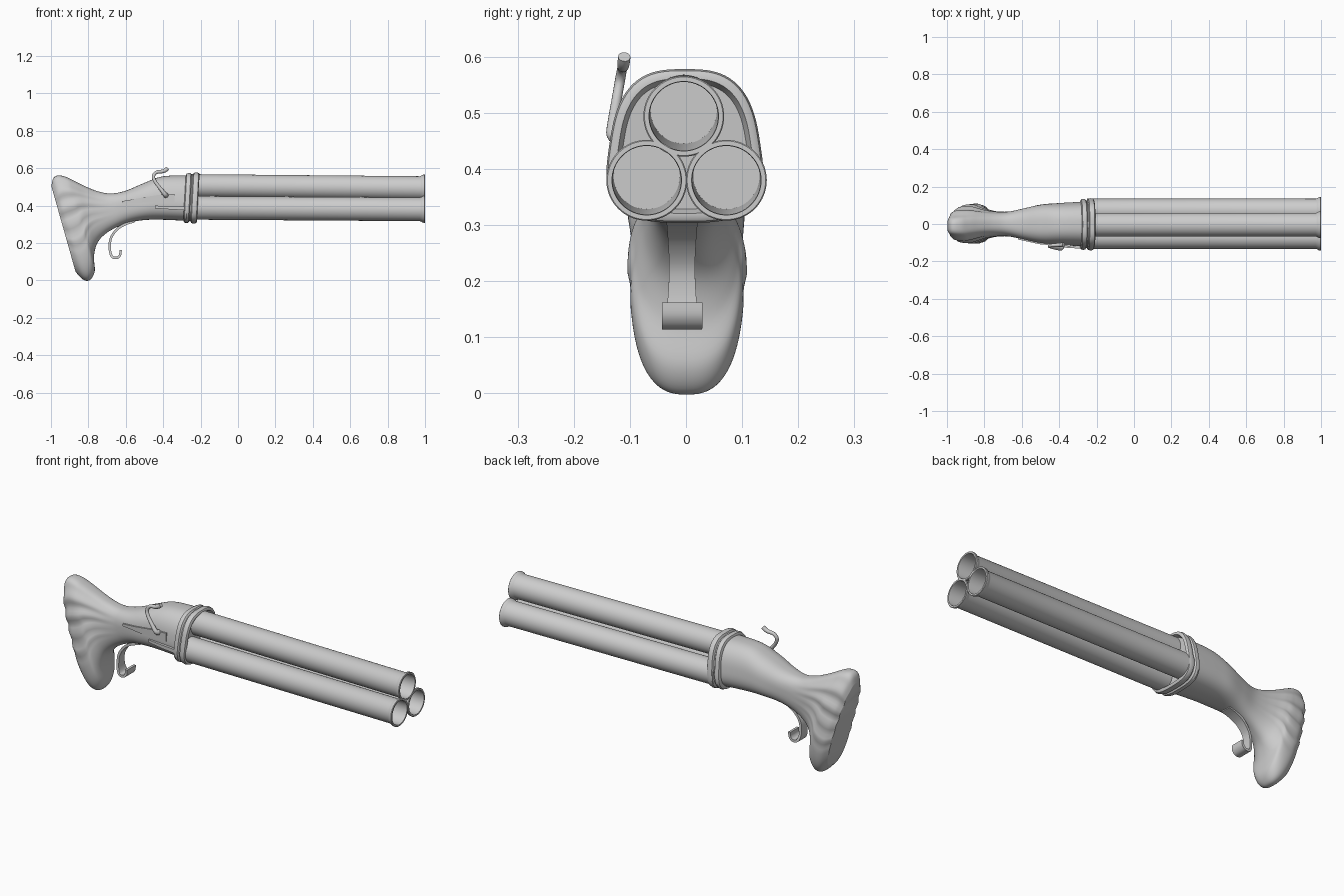
import bpy, bmesh, math
from mathutils import Vector

if "Cube" in bpy.data.objects:
    bpy.data.objects.remove(bpy.data.objects["Cube"])


def loft(name, rings, angle=35):
    """Skin closed rings of equal size and cap both ends."""
    bm = bmesh.new()
    vr = [[bm.verts.new(p) for p in r] for r in rings]
    n = len(vr[0])
    for a, b in zip(vr, vr[1:]):
        for i in range(n):
            j = (i + 1) % n
            bm.faces.new((a[i], a[j], b[j], b[i]))
    bm.faces.new(vr[0][::-1])
    bm.faces.new(vr[-1])
    bmesh.ops.recalc_face_normals(bm, faces=bm.faces)
    me = bpy.data.meshes.new(name)
    bm.to_mesh(me)
    bm.free()
    ob = bpy.data.objects.new(name, me)
    bpy.context.collection.objects.link(ob)
    bpy.ops.object.select_all(action='DESELECT')
    ob.select_set(True)
    bpy.context.view_layer.objects.active = ob
    bpy.ops.object.shade_smooth_by_angle(angle=math.radians(angle))
    return ob


def section(xt, zt, xb, zb, w, dy=0, k=0, ripple=0, n=2.6, seg=112):
    """Super-ellipse between a top and a bottom point; k narrows the top."""
    pts = []
    for i in range(seg):
        a = 2 * math.pi * i / seg
        c, s = math.cos(a), math.sin(a)
        t = math.copysign(abs(c) ** (2 / n), c)
        y = math.copysign(abs(s) ** (2 / n), s) * w * (1 - k * t)
        fade = min(1, max(0, (t + 0.5) / 0.4))
        y *= 1 + ripple * fade * math.sin(20 * t)
        f = (t + 1) / 2
        pts.append((xb + (xt - xb) * f, y + dy, zb + (zt - zb) * f))
    return pts


def smooth(points, steps):
    """Catmull-Rom through tuples of numbers."""
    out = []
    m = len(points) - 1
    for i in range(m):
        p = [points[min(m, max(0, i + d))] for d in (-1, 0, 1, 2)]
        for s in range(steps):
            t = s / steps
            out.append(tuple(
                0.5 * (2 * b + (c - a) * t + (2 * a - 5 * b + 4 * c - d) * t ** 2
                       + (3 * b - a - 3 * c + d) * t ** 3)
                for a, b, c, d in zip(*p)))
    return out + [points[-1]]


# Barrels: hollow, flared at the muzzle, dropping slightly toward the front
PROFILE = [(-0.25, .063), (.972, .063), (.98, .066), (.988, .071), (.998, .072),
           (1, .070), (1, .062), (.99, .061), (-0.1, .059)]


def barrel(name, y, z0, z1):
    rings = []
    for x, r in PROFILE:
        zc = z0 + (z1 - z0) * (x + 0.2) / 1.2
        rings.append([(x, y + r * math.cos(a), zc + r * math.sin(a))
                      for a in (2 * math.pi * i / 64 for i in range(64))])
    loft(name, rings)


barrel("upper_barrel", -.004, .505, .494)
barrel("lower_barrel_front", -.070, .388, .380)
barrel("lower_barrel_back", .072, .388, .380)

# Stock: receiver, wrist and fluted butt in one loft
# top x, top z, bottom x, bottom z, half width, y offset, top taper, ripple
STOCK = [
    (-.25, .562, -.25, .318, .118, 0, .13, 0),
    (-.40, .557, -.41, .325, .110, 0, .10, 0),
    (-.50, .522, -.50, .323, .103, 0, .05, 0),
    (-.60, .480, -.58, .310, .083, 0, 0, 0),
    (-.68, .465, -.65, .284, .067, 0, 0, 0),
    (-.75, .477, -.71, .248, .067, 0, 0, .01),
    (-.82, .505, -.752, .200, .077, 0, .03, .03),
    (-.88, .535, -.770, .130, .092, 0, .08, .05),
    (-.925, .556, -.766, .050, .100, 0, .11, .06),
    (-.965, .561, -.790, .004, .100, 0, .13, .065),
    (-.988, .545, -.825, .003, .094, 0, .13, .07),
    (-.998, .505, -.868, .045, .078, 0, .12, .07)]
stock = loft("stock", [section(*s) for s in smooth(STOCK, 6)], 50)
# lean the top of the butt toward the front side
for v in stock.data.vertices:
    b = min(1, max(0, (-.7 - v.co.x) / .2))
    v.co.y += b * b * (.004 - .016 * max(0, (v.co.z - .25) / .3))

# Collar: two rounded rings with a groove, and a sunken front face
COLLAR = [(-.285, -.012), (-.280, -.002), (-.270, .002), (-.258, 0), (-.252, -.008),
          (-.247, -.008), (-.242, .002), (-.228, .005), (-.216, .002), (-.212, -.004),
          (-.212, -.012), (-.232, -.020)]
loft("barrel_collar", [
    section(x + .006, .573 + d, x - .008, .309 - d, .130 + d, -.002, .15, 0, 3)
    for x, d in COLLAR])


def strip(name, path, thick):
    """Flat bar along an xz path of (x, z, half width)."""
    rings = []
    for i, (x, z, w) in enumerate(path):
        p, q = path[max(0, i - 1)], path[min(len(path) - 1, i + 1)]
        d = Vector((q[0] - p[0], q[1] - p[1])).normalized()
        nx, nz = -d.y * thick / 2, d.x * thick / 2
        rings.append([(x + nx, -.007 - w, z + nz), (x + nx, -.007 + w, z + nz),
                      (x - nx, -.007 + w, z - nz), (x - nx, -.007 - w, z - nz)])
    loft(name, rings)


# Trigger with curled tip
strip("trigger", smooth([
    (-.555, .316, .028), (-.60, .302, .027), (-.645, .275, .025), (-.680, .225, .023),
    (-.685, .165, .026), (-.672, .126, .034), (-.645, .122, .036), (-.630, .138, .036),
    (-.628, .162, .036)], 5), .013)

# Cocking lever: bent round rod on the front side
LEVER = smooth([
    (-.385, -.118, .455, .014), (-.392, -.130, .462, .012), (-.412, -.129, .488, .010),
    (-.442, -.123, .527, .009), (-.452, -.118, .556, .009), (-.437, -.114, .578, .009),
    (-.405, -.112, .583, .010), (-.388, -.111, .590, .011), (-.376, -.110, .600, .011)], 5)
rings = []
for i, p in enumerate(LEVER):
    d = (Vector(LEVER[min(len(LEVER) - 1, i + 1)][:3])
         - Vector(LEVER[max(0, i - 1)][:3])).normalized()
    u = d.cross(Vector((.3, 1, 0))).normalized()
    v = d.cross(u)
    rings.append([Vector(p[:3]) + p[3] * (u * math.cos(a) + v * math.sin(a))
                  for a in (2 * math.pi * j / 14 for j in range(14))])
loft("cocking_lever", rings, 50)


# Thin side plates: stations of (x, low z, high z, outer y)
def plate(name, stations):
    loft(name, [[(x, y, a), (x, y, b), (x, y + .03, b), (x, y + .03, a)]
                for x, a, b, y in stations])


plate("lock_plate", [(-.62, .412, .424, -.083), (-.56, .414, .434, -.096),
                     (-.50, .416, .446, -.109), (-.42, .418, .458, -.115),
                     (-.34, .418, .462, -.120)])
plate("side_bar", [(-.445, .386, .400, -.118), (-.36, .380, .398, -.127),
                   (-.28, .376, .396, -.132)])
